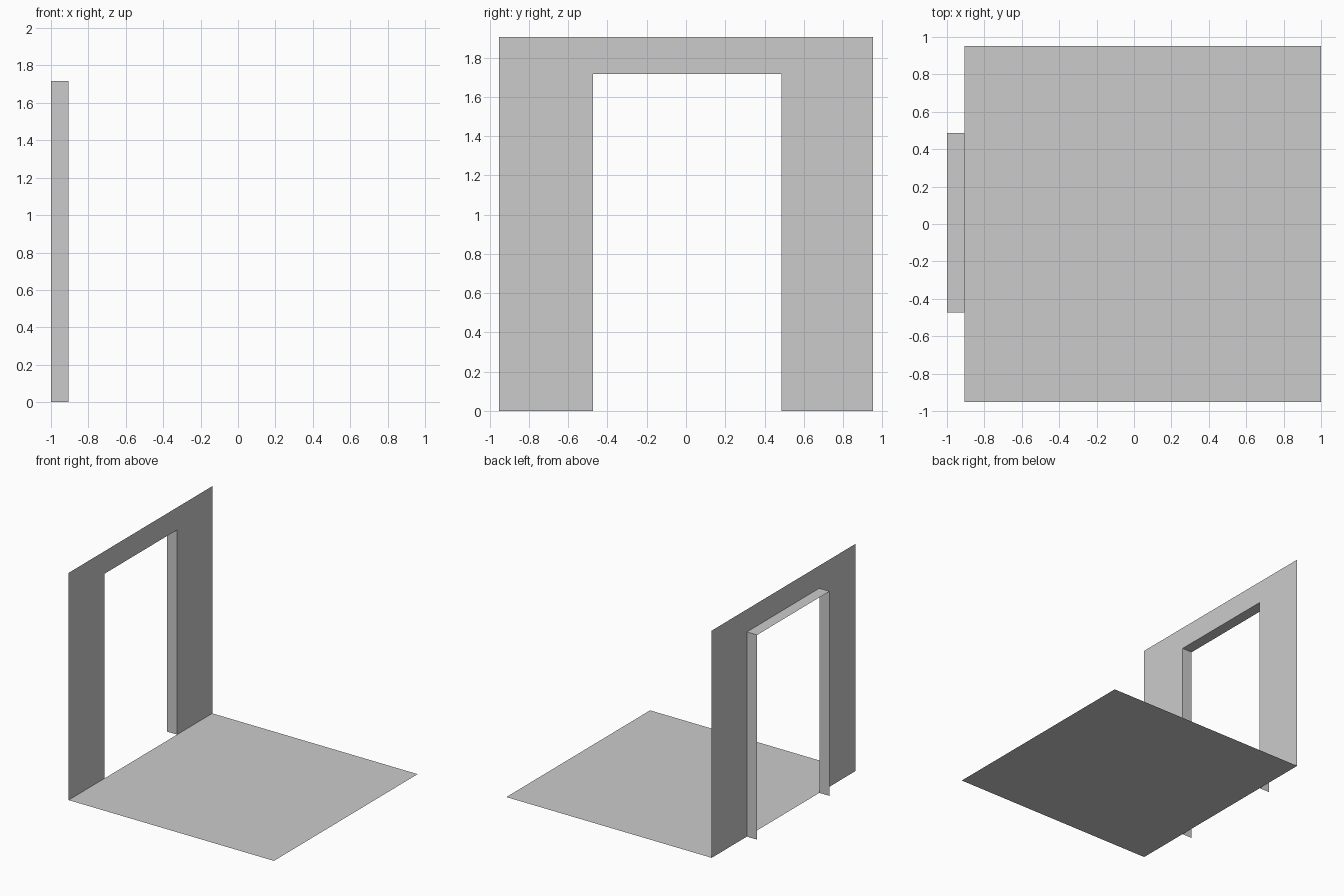
import bpy

if "Cube" in bpy.data.objects:
    bpy.data.objects.remove(bpy.data.objects["Cube"])

HALF = 0.952                  # half width of the square room
X_WALL, X_OUT, X_FAR = -0.905, -1.0, 1.0
Y0, Y1 = -0.474, 0.486        # doorway sides
Z_DOOR, Z_TOP = 1.716, 1.905  # doorway head, wall top


def sheet(name, verts, faces):
    mesh = bpy.data.meshes.new(name)
    mesh.from_pydata(verts, [], faces)
    obj = bpy.data.objects.new(name, mesh)
    bpy.context.collection.objects.link(obj)
    return obj


# floor: single-sided sheet facing up
sheet("floor", [(X_WALL, -HALF, 0), (X_FAR, -HALF, 0), (X_FAR, HALF, 0), (X_WALL, HALF, 0)],
      [(0, 1, 2, 3)])

# doorway outline, from one foot over the head to the other foot
doorway = [(Y0, 0), (Y0, Z_DOOR), (Y1, Z_DOOR), (Y1, 0)]

# wall: outline with the doorway notched out, facing into the room
outline = [(-HALF, 0)] + doorway + [(HALF, 0), (HALF, Z_TOP), (-HALF, Z_TOP)]
sheet("door_wall", [(X_WALL, y, z) for y, z in outline], [tuple(range(len(outline)))])

# door reveal: jambs and head lining behind the opening, no sill
n = len(doorway)
sheet("door_reveal",
      [(x, y, z) for x in (X_WALL, X_OUT) for y, z in doorway],
      [(i, i + 1, i + 1 + n, i + n) for i in range(n - 1)])
